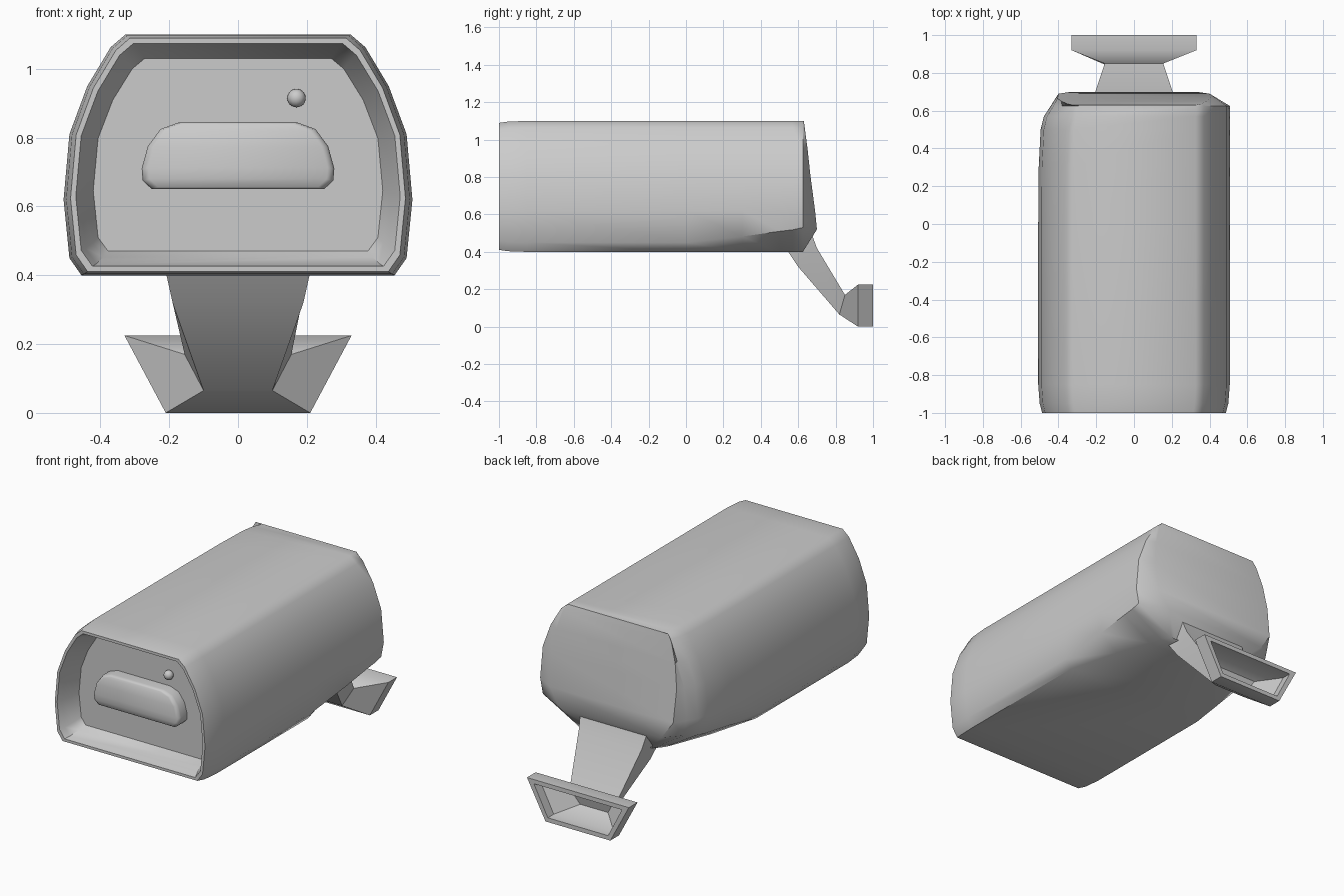
import bpy, bmesh, math

if "Cube" in bpy.data.objects:
    bpy.data.objects.remove(bpy.data.objects["Cube"])


def finish(name, bm, angle=35):
    bmesh.ops.recalc_face_normals(bm, faces=bm.faces)
    me = bpy.data.meshes.new(name)
    bm.to_mesh(me)
    bm.free()
    ob = bpy.data.objects.new(name, me)
    bpy.context.collection.objects.link(ob)
    bpy.ops.object.select_all(action='DESELECT')
    ob.select_set(True)
    bpy.context.view_layer.objects.active = ob
    bpy.ops.object.shade_smooth_by_angle(angle=math.radians(angle))
    return ob


def loft(rings, cap_start=True, cap_end=True):
    """Rings run down the right side, then up the left; ends capped as ladders."""
    bm = bmesh.new()
    rows = [[bm.verts.new(p) for p in r] for r in rings]
    n = len(rows[0])
    for a, b in zip(rows, rows[1:]):
        for i in range(n):
            j = (i + 1) % n
            bm.faces.new((a[i], a[j], b[j], b[i]))
    for r, cap in ((rows[0], cap_start), (rows[-1], cap_end)):
        if cap:
            for i in range(n // 2 - 1):
                bm.faces.new((r[i], r[i + 1], r[n - 2 - i], r[n - 1 - i]))
    return bm


def mirrored(half):
    return half + [(-x, y, z) for x, y, z in reversed(half)]


# Body: a tapered rounded shell with a recessed front and a closed, sloping back
PROFILE = [(.327, 1.10), (.37, 1.063), (.438, .95), (.49, .81), (.507, .62), (.49, .45), (.455, .40)]


def section(y, sx=1.0, sz=1.0, lift=0.0, left=1.0):
    half = []
    for i, (x, z) in enumerate(PROFILE):
        if i == 5:
            z += .08 * lift
        if i == 6:
            x -= .20 * lift
        half.append((x * sx, y, .75 + (z - .75) * sz))
    ring = mirrored(half)
    return [(x * left if x < 0 else x, y, z) for x, y, z in ring]


back = mirrored([(.327, .63, 1.10), (.35, .635, 1.063), (.385, .65, .95), (.405, .665, .81),
                 (.40, .69, .62), (.33, .70, .52), (.20, .60, .40)])
body_rings = [
    section(-.87, .83, .80), section(-.91, .86, .85), section(-.97, .905, .905),
    section(-1, .93, .925), section(-1, .96, .97), section(-.95, .985, .99),
    section(-.85), section(0), section(.3, lift=.4, left=.995),
    section(.5, lift=.75, left=.975), section(.57, lift=.85, left=.94),
    section(.625, lift=1, left=.87), back]
finish("camera_body", loft(body_rings), 50)

# Raised panel inside the recess
PANEL = [(.17, .845), (.225, .825), (.262, .775), (.28, .71), (.277, .675), (.25, .65)]
panel_rings = []
for y, s in ((-.86, 1.0), (-.925, 1.0), (-.94, .98), (-.947, .93)):
    panel_rings.append(mirrored([(x * s, y, .745 + (z - .745) * s) for x, z in PANEL]))
finish("front_panel", loft(panel_rings), 60)

# Small indicator bump
bpy.ops.mesh.primitive_uv_sphere_add(segments=12, ring_count=8, radius=.027, location=(.17, -.885, .915))
bump = bpy.context.object
bump.name = "indicator_bump"
bpy.ops.object.shade_smooth()


# Mount: neck flaring into a hollow trapezoid wall plate
def bracket(top, bottom):
    return mirrored([top, bottom])


mount = loft([
    bracket((.22, .66, .53), (.21, .54, .41)),
    bracket((.205, .70, .42), (.19, .60, .32)),
    bracket((.155, .85, .17), (.10, .82, .065)),
    bracket((.33, .92, .225), (.21, .92, 0)),
    bracket((.33, 1, .225), (.21, 1, 0)),
    bracket((.285, 1, .20), (.195, 1, .025)),
    bracket((.285, .945, .20), (.195, .945, .025)),
    bracket((.14, .87, .155), (.09, .85, .075))])
finish("wall_mount", mount, 40)
